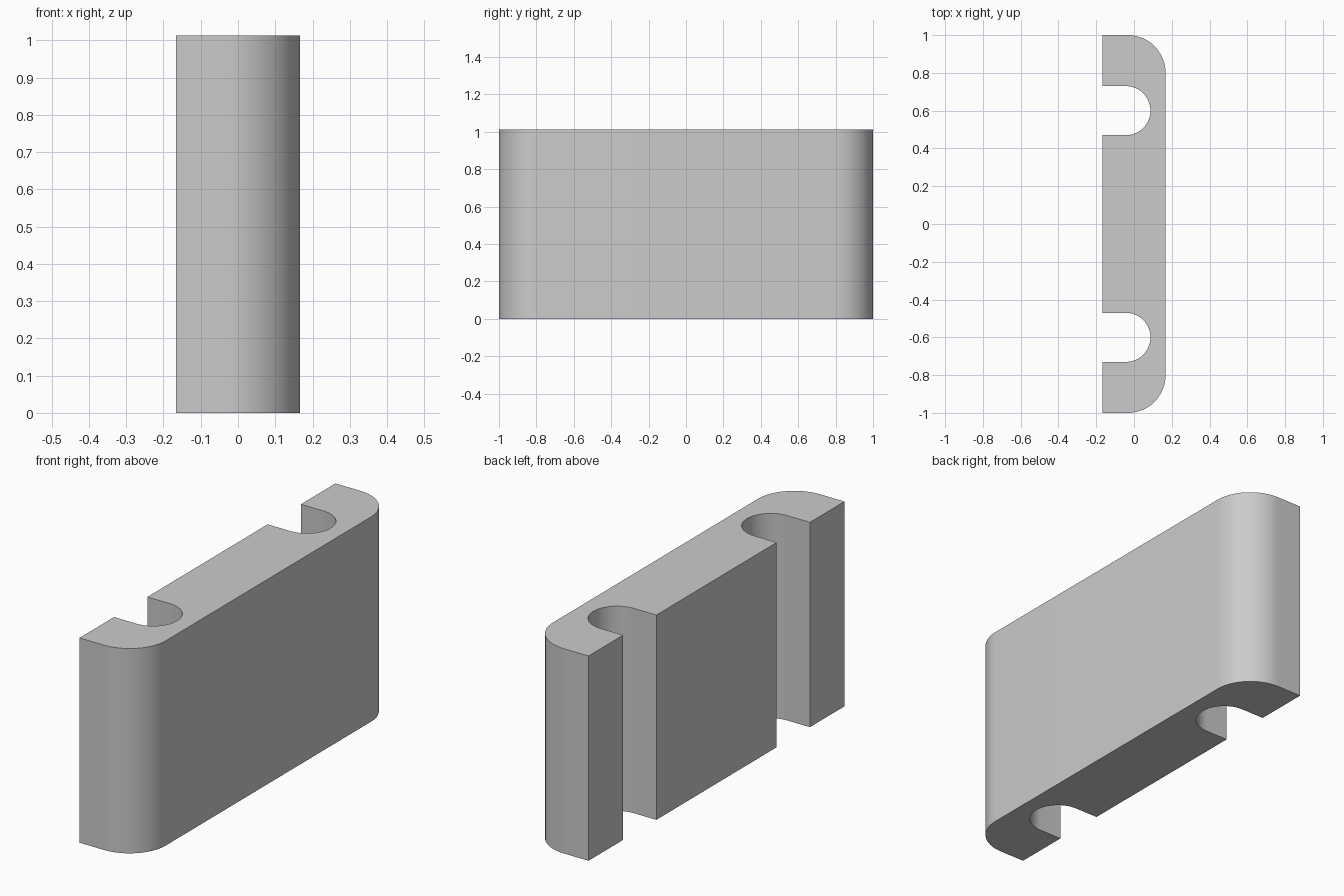
import bpy, bmesh, math
from mathutils import Vector

cube = bpy.data.objects.get("Cube")
if cube:
    bpy.data.objects.remove(cube, do_unlink=True)

HEIGHT = 1.013
SIDE = 0.167           # half thickness
CORNER = 0.2           # outer corner radius
SLOT_R = 0.13          # slot radius
SLOT_Y = 0.6
SLOT_X = -0.043


def arc(cx, cy, radius, start, end, steps):
    """Points along an arc, angles in degrees."""
    angles = [math.radians(start + (end - start) * i / steps) for i in range(steps + 1)]
    return [(cx + radius * math.cos(a), cy + radius * math.sin(a)) for a in angles]


# Half profile, from the middle of the slotted side to the rounded corner
half = [(-SIDE, SLOT_Y - SLOT_R)]
half += arc(SLOT_X, SLOT_Y, SLOT_R, -90, 90, 32)
half += [(-SIDE, SLOT_Y + SLOT_R), (-SIDE, 1)]
half += arc(SIDE - CORNER, 1 - CORNER, CORNER, 90, 0, 24)
profile = half + [(x, -y) for x, y in reversed(half)]

# Extrude the profile into the slotted block
bm = bmesh.new()
base = bm.faces.new([bm.verts.new((x, y, 0)) for x, y in profile])
result = bmesh.ops.extrude_face_region(bm, geom=[base], use_keep_orig=True)
top = [v for v in result["geom"] if isinstance(v, bmesh.types.BMVert)]
bmesh.ops.translate(bm, verts=top, vec=Vector((0, 0, HEIGHT)))
bmesh.ops.recalc_face_normals(bm, faces=bm.faces)
mesh = bpy.data.meshes.new("slotted_block")
bm.to_mesh(mesh)
bm.free()
block = bpy.data.objects.new("slotted_block", mesh)
bpy.context.collection.objects.link(block)

# Plain grey
grey = bpy.data.materials.new("light_grey")
grey.use_nodes = True
color = (0.6, 0.6, 0.6, 1)
grey.diffuse_color = color
grey.node_tree.nodes["Principled BSDF"].inputs["Base Color"].default_value = color
mesh.materials.append(grey)

# Smooth curves, sharp edges
bpy.ops.object.select_all(action="DESELECT")
block.select_set(True)
bpy.context.view_layer.objects.active = block
bpy.ops.object.shade_smooth_by_angle(angle=math.radians(30))
